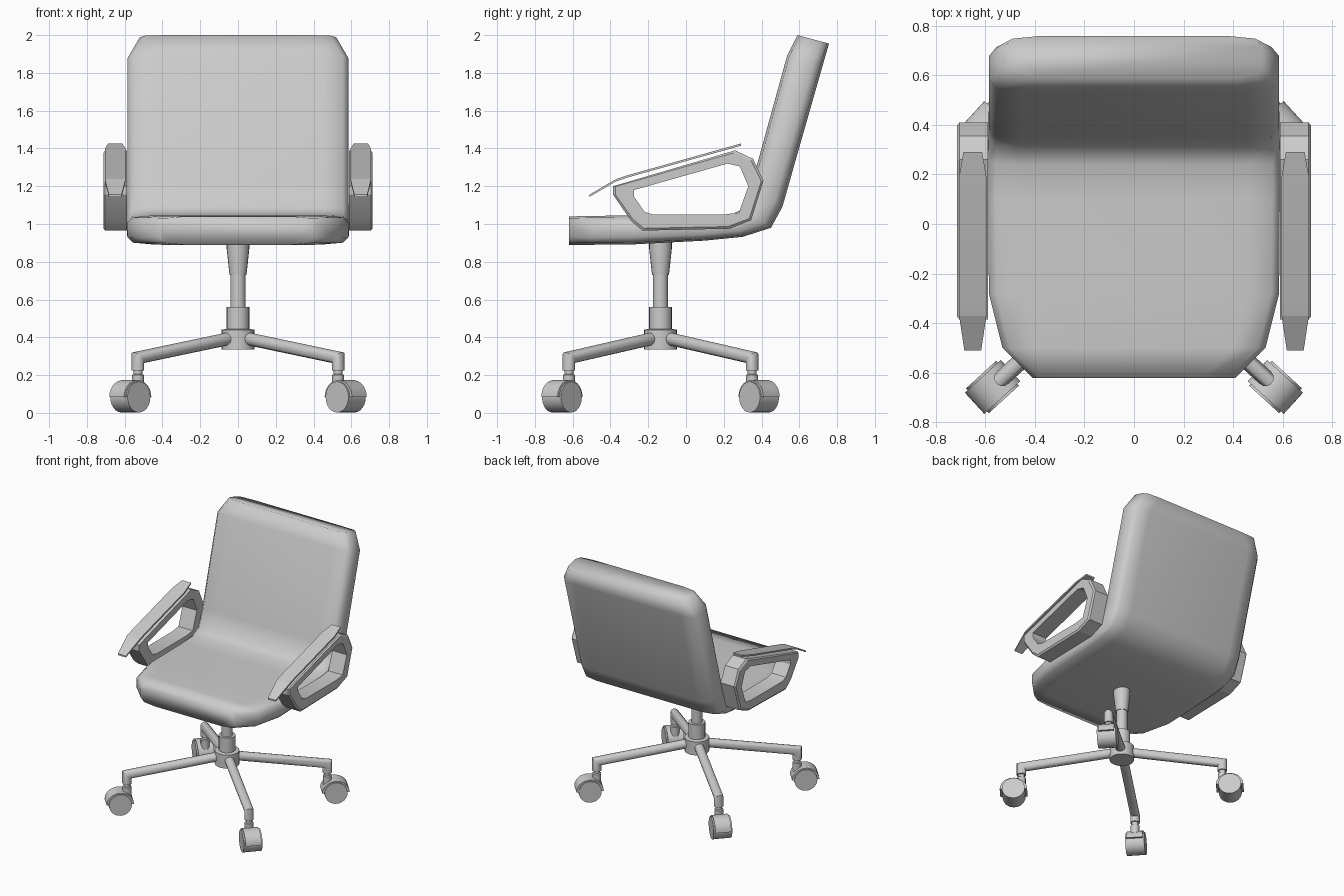
import bpy, bmesh
from math import sin, cos, pi, radians
from mathutils import Vector

if "Cube" in bpy.data.objects:
    bpy.data.objects.remove(bpy.data.objects["Cube"])


def loft(name, rings, angle=35, loop=False):
    """Skin a list of equal-length point rings; cap the ends unless looped."""
    bm = bmesh.new()
    vr = [[bm.verts.new(p) for p in r] for r in rings]
    n = len(vr[0])
    pairs = list(zip(vr, vr[1:])) + ([(vr[-1], vr[0])] if loop else [])
    for a, b in pairs:
        for i in range(n):
            j = (i + 1) % n
            bm.faces.new((a[i], a[j], b[j], b[i]))
    if not loop:
        bm.faces.new(vr[0])
        bm.faces.new(vr[-1])
    bmesh.ops.recalc_face_normals(bm, faces=bm.faces)
    me = bpy.data.meshes.new(name)
    bm.to_mesh(me)
    bm.free()
    ob = bpy.data.objects.new(name, me)
    bpy.context.collection.objects.link(ob)
    bpy.ops.object.select_all(action='DESELECT')
    ob.select_set(True)
    bpy.context.view_layer.objects.active = ob
    bpy.ops.object.shade_smooth_by_angle(angle=radians(angle))
    return ob


def circle(c, a, b, n=20, sweep=2 * pi):
    """Ring round c spanned by the vectors a and b (part circle if sweep is less)."""
    steps = n if sweep > 6 else n - 1
    return [c + a * cos(sweep * i / steps) + b * sin(sweep * i / steps) for i in range(n)]


X, Y, Z = Vector((1, 0, 0)), Vector((0, 1, 0)), Vector((0, 0, 1))


def lathe(name, c, profile, n=20):
    loft(name, [circle(c + Z * z, X * r, Y * r, n) for r, z in profile])


# seat and back: one bent cushion, stations of (inner y, z, outer y, z, half width)
stations = [(-.62, 1.04, -.62, .89, .41), (-.5, 1.043, -.5, .89, .53),
            (-.28, 1.045, -.28, .892, .585), (.1, 1.045, .1, .912, .588),
            (.24, 1.05, .3, .932, .588), (.31, 1.085, .45, .98, .587),
            (.35, 1.22, .51, 1.09, .585), (.535, 1.89, .724, 1.84, .585),
            (.59, 2.0, .757, 1.955, .52)]
section = [(.13, 0), (.03, .06), (0, .25), (0, .75), (.03, .94), (.13, 1)]
rings = []
for yi, zi, yo, zo, w in stations:
    half = [(w - d, yi + (yo - yi) * t, zi + (zo - zi) * t) for d, t in section]
    rings.append(half + [(-x, y, z) for x, y, z in reversed(half)])
loft("seat_and_back", rings, 180)

# armrest loops and the thin pads above them
outer = [(-.386, 1.2), (-.386, 1.155), (-.29, 1.015), (-.23, .965), (.23, .975),
         (.345, 1.02), (.41, 1.23), (.355, 1.345), (.26, 1.39)]
inner = [(-.275, 1.18), (-.275, 1.145), (-.22, 1.065), (-.175, 1.05), (.2, 1.05),
         (.28, 1.06), (.33, 1.2), (.285, 1.305), (.22, 1.32)]
rim = [(y + (.02 - y) * .03, z + (1.17 - z) * .06) for y, z in outer]
pad = [(-.51, 1.15, .034), (-.37, 1.232, .055), (-.31, 1.252, .055),
       (.19, 1.392, .055), (.29, 1.42, .038)]
for side, s in (("right", 1), ("left", -1)):
    loops = [(.588, outer), (.703, outer), (.713, rim), (.713, inner), (.588, inner)]
    loft(side + "_armrest", [[(s * x, y, z) for y, z in p] for x, p in loops], 20, True)
    loft(side + "_arm_pad", [[(s * (.65 + a * w), y, z + b) for a, b in
                              ((-1, -.006), (1, -.006), (1, .006), (-1, .006))]
                             for y, z, w in pad], 10)

# centre column and hub
base = Vector((0, -.135, 0))
lathe("upper_column", base, [(.04, .55), (.04, .73), (.045, .73), (.06, .87), (.06, .93)])
lathe("lower_column", base, [(.06, .43), (.06, .56), (.04, .56)])
lathe("hub", base, [(.088, .335), (.088, .44), (.06, .445)])

# four legs with casters
for k, (sx, sy) in enumerate(((1, -1), (-1, -1), (1, 1), (-1, 1)), 1):
    u = Vector((sx * .53, sy * .485, 0)).normalized()
    t = u.cross(Z)
    r = .034
    p0, p1, p2 = base + u * .04 + Z * .397, base + u * .718 + Z * .292, base + u * .718 + Z * .225
    d0, d1 = (p1 - p0).normalized(), -Z
    n0, n1 = d0.cross(t), d1.cross(t)
    m = (n0 + n1).normalized()
    loft(f"leg_{k}", [circle(p0, n0 * r, t * r, 12), circle(p1, m * (r / m.dot(n0)), t * r, 12),
                      circle(p2, n1 * r, t * r, 12)], 40)
    stem = base + u * .718
    lathe(f"caster_stem_{k}", stem, [(.032, .13), (.032, .2), (.024, .205), (.024, .235)], 12)
    c = base + u * .773 + Z * .084
    loft(f"caster_wheel_{k}", [circle(c + t * o, u * .082, Z * .082, 24) for o in (-.068, .068)])
    loft(f"caster_hood_{k}", [circle(c + t * o, u * .098, Z * .09, 14, pi) for o in (-.058, .058)])
